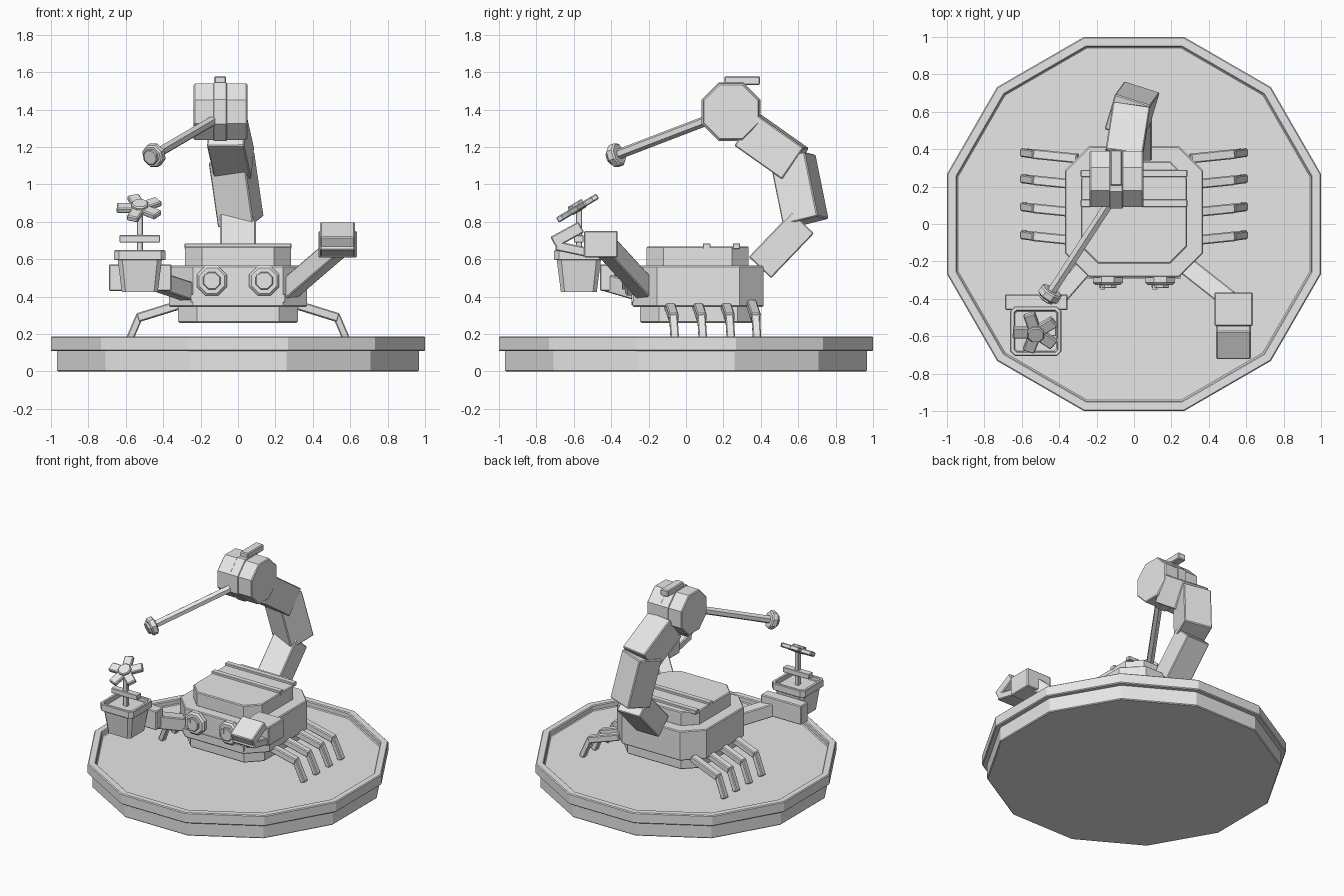
import bpy, bmesh
from math import cos, sin, pi, radians
from mathutils import Vector, Matrix

if "Cube" in bpy.data.objects:
    bpy.data.objects.remove(bpy.data.objects["Cube"])

grey = bpy.data.materials.new("plain_grey")
grey.use_nodes = True
grey.diffuse_color = (0.8, 0.8, 0.8, 1)
grey.node_tree.nodes["Principled BSDF"].inputs["Base Color"].default_value = (0.8, 0.8, 0.8, 1)


def finish(name, bm, bevel=0.006, matrix=None):
    bmesh.ops.recalc_face_normals(bm, faces=bm.faces)
    if matrix is not None:
        bm.transform(matrix)
    mesh = bpy.data.meshes.new(name)
    bm.to_mesh(mesh)
    bm.free()
    mesh.materials.append(grey)
    obj = bpy.data.objects.new(name, mesh)
    bpy.context.scene.collection.objects.link(obj)
    if bevel:
        mod = obj.modifiers.new("soft_edges", 'BEVEL')
        mod.width = bevel
        mod.segments = 1
        mod.limit_method = 'ANGLE'
        mod.angle_limit = radians(50)
    return obj


def ngon(n, flat_radius):
    r = flat_radius / cos(pi / n)
    return [(r * cos(pi / n * (2 * i + 1)), r * sin(pi / n * (2 * i + 1))) for i in range(n)]


def chamfered(hx, hy, c):
    return [(hx - c, -hy), (hx, c - hy), (hx, hy - c), (hx - c, hy),
            (c - hx, hy), (-hx, hy - c), (-hx, c - hy), (c - hx, -hy)]


def prism(name, outline, z0, z1, center=(0, 0), taper=1.0, recess=None, bevel=0.006, matrix=None):
    """Extruded outline; taper shrinks the bottom, recess = (rim width, depth)."""
    bm = bmesh.new()
    cx, cy = center
    low = [bm.verts.new((cx + x * taper, cy + y * taper, z0)) for x, y in outline]
    top = [bm.verts.new((cx + x, cy + y, z1)) for x, y in outline]
    bm.faces.new(low)
    lid = bm.faces.new(top)
    for i in range(len(low)):
        j = (i + 1) % len(low)
        bm.faces.new((low[i], low[j], top[j], top[i]))
    bm.normal_update()
    if recess:
        bmesh.ops.inset_region(bm, faces=[lid], thickness=recess[0])
        ring = list(lid.verts)
        wall = bmesh.ops.extrude_discrete_faces(bm, faces=[lid])["faces"][0]
        bmesh.ops.translate(bm, vec=(0, 0, -recess[1]), verts=wall.verts)
    return finish(name, bm, bevel, matrix)


def box(name, lo, hi, bevel=0.006):
    lo, hi = Vector(lo), Vector(hi)
    bm = bmesh.new()
    bmesh.ops.create_cube(bm, size=1)
    size = Matrix.Diagonal((*(hi - lo), 1))
    return finish(name, bm, bevel, Matrix.Translation((lo + hi) / 2) @ size)


def frame(a, b, side=None):
    """Matrix at a with local z toward b and local x near the side direction."""
    a, b = Vector(a), Vector(b)
    z = (b - a).normalized()
    x = Vector(side) if side else z.cross(Vector((0, 0, 1)))
    x = (x - z * x.dot(z)).normalized()
    m = Matrix((x, z.cross(x), z)).transposed().to_4x4()
    return Matrix.Translation(a) @ m


def beam(name, a, b, width, depth, side=None, bevel=0.006):
    length = (Vector(b) - Vector(a)).length
    outline = [(-width / 2, -depth / 2), (width / 2, -depth / 2),
               (width / 2, depth / 2), (-width / 2, depth / 2)]
    return prism(name, outline, 0, length, bevel=bevel, matrix=frame(a, b, side))


def disc(name, n, radius, a, b, side=None, bevel=0.006):
    length = (Vector(b) - Vector(a)).length
    return prism(name, ngon(n, radius), 0, length, bevel=bevel, matrix=frame(a, b, side))


# Round stand with a raised rim
prism("stand_base", ngon(12, 0.967), 0, 0.12)
prism("stand_rim", ngon(12, 1.0), 0.108, 0.187, recess=(0.055, 0.04))

# Body
prism("body_underside", chamfered(0.32, 0.31, 0.1), 0.26, 0.36, (0, 0.065))
prism("body", chamfered(0.37, 0.35, 0.13), 0.345, 0.565, (0, 0.065))
prism("body_deck", chamfered(0.283, 0.273, 0.09), 0.56, 0.668, (0, 0.062))
for y in (0.11, 0.27):
    box("deck_slat", (-0.285, y - 0.02, 0.655), (0.285, y + 0.02, 0.684), 0.003)
mouth = [(-0.25, 0.37), (-0.11, 0.37), (-0.08, 0.355), (0.08, 0.355),
         (0.11, 0.37), (0.25, 0.37), (0.25, 0.41), (-0.25, 0.41)]
prism("mouth_plate", mouth, 0, 0.012, bevel=0,
      matrix=Matrix.Translation((0, -0.28, 0)) @ Matrix.Rotation(pi / 2, 4, 'X'))

# Eyes
for x in (-0.14, 0.14):
    disc("eye", 8, 0.08, (x, -0.27, 0.485), (x, -0.325, 0.485), (1, 0, 0), 0.012)
    disc("eye_lens", 8, 0.046, (x, -0.32, 0.485), (x, -0.343, 0.485), (1, 0, 0), 0.004)
    box("eye_glint", (x - 0.04, -0.349, 0.495), (x - 0.015, -0.33, 0.52), 0)

# Four legs on each side
for s in (-1, 1):
    for y in (-0.09, 0.06, 0.21, 0.35):
        knee = (s * 0.535, y + 0.024, 0.287)
        beam("upper_leg", (s * 0.3, y, 0.36), knee, 0.052, 0.048)
        beam("lower_leg", (s * 0.525, y + 0.022, 0.3), (s * 0.59, y + 0.032, 0.147), 0.045, 0.04, (0, 1, 0))

# Left arm with an open claw
beam("left_arm", (0.25, -0.2, 0.42), (0.53, -0.42, 0.66), 0.1, 0.1)
box("claw_palm", (0.43, -0.545, 0.608), (0.635, -0.365, 0.75))
beam("claw_upper_jaw", (0.532, -0.56, 0.772), (0.532, -0.71, 0.69), 0.185, 0.065)
beam("claw_lower_jaw", (0.532, -0.53, 0.637), (0.532, -0.695, 0.672), 0.185, 0.05)

# Right arm holding the pot
beam("right_arm", (-0.22, -0.18, 0.41), (-0.43, -0.42, 0.48), 0.095, 0.095)
box("pot_holder", (-0.69, -0.46, 0.43), (-0.355, -0.375, 0.572))

# Flower pot
pot = (-0.525, -0.573)
prism("pot", chamfered(0.12, 0.12, 0.025), 0.425, 0.61, pot, taper=0.8, bevel=0)
prism("pot_rim", chamfered(0.137, 0.132, 0.025), 0.595, 0.648, pot, recess=(0.025, 0.03), bevel=0.004)

# Flower
px, py = pot
box("flower_stem", (px - 0.016, py - 0.016, 0.6), (px + 0.016, py + 0.016, 0.87), 0.003)
box("stem_leaves", (px - 0.108, py - 0.025, 0.69), (px + 0.108, py + 0.025, 0.728), 0.003)
heart = Vector((px, -0.58, 0.873))
normal = Vector((0, -sin(radians(31)), cos(radians(31))))
across = Vector((1, 0, 0))
upward = normal.cross(across)
for i in range(5):
    t = radians(35 + 72 * i)
    out = across * cos(t) + upward * sin(t)
    beam("petal", heart + out * 0.025, heart + out * 0.123, 0.065, 0.032, normal.cross(out))
disc("flower_heart", 8, 0.045, heart - normal * 0.02, heart + normal * 0.032, (1, 0, 0))

# Tail, curving up and forward
beam("tail_lower", (0, 0.395, 0.555), (0, 0.625, 0.795), 0.19, 0.165, (1, 0, 0))
beam("tail_middle", (0.015, 0.64, 0.8), (-0.035, 0.57, 1.145), 0.2, 0.2, (1, -0.3, 0))
beam("tail_upper", (-0.02, 0.585, 1.11), (-0.06, 0.33, 1.29), 0.2, 0.205, (1, -0.13, 0))

# Tail head
hy, hz = 0.24, 1.388
disc("tail_head", 8, 0.15, (-0.237, hy, hz), (0.05, hy, hz), (0, 1, 0))
disc("head_band", 8, 0.157, (-0.13, hy, hz), (-0.06, hy, hz), (0, 1, 0), 0.003)
box("head_crest", (-0.127, 0.205, 1.53), (-0.063, 0.395, 1.578))

# Stinger rod and tip
root, tip = Vector((-0.1, 0.16, 1.36)), Vector((-0.45, -0.375, 1.155))
aim = (tip - root).normalized()
disc("stinger_rod", 6, 0.024, root, tip, bevel=0)
disc("stinger_tip", 8, 0.06, tip - aim * 0.025, tip + aim * 0.022, bevel=0.008)
disc("stinger_cap", 8, 0.04, tip, tip + aim * 0.04, bevel=0.004)
